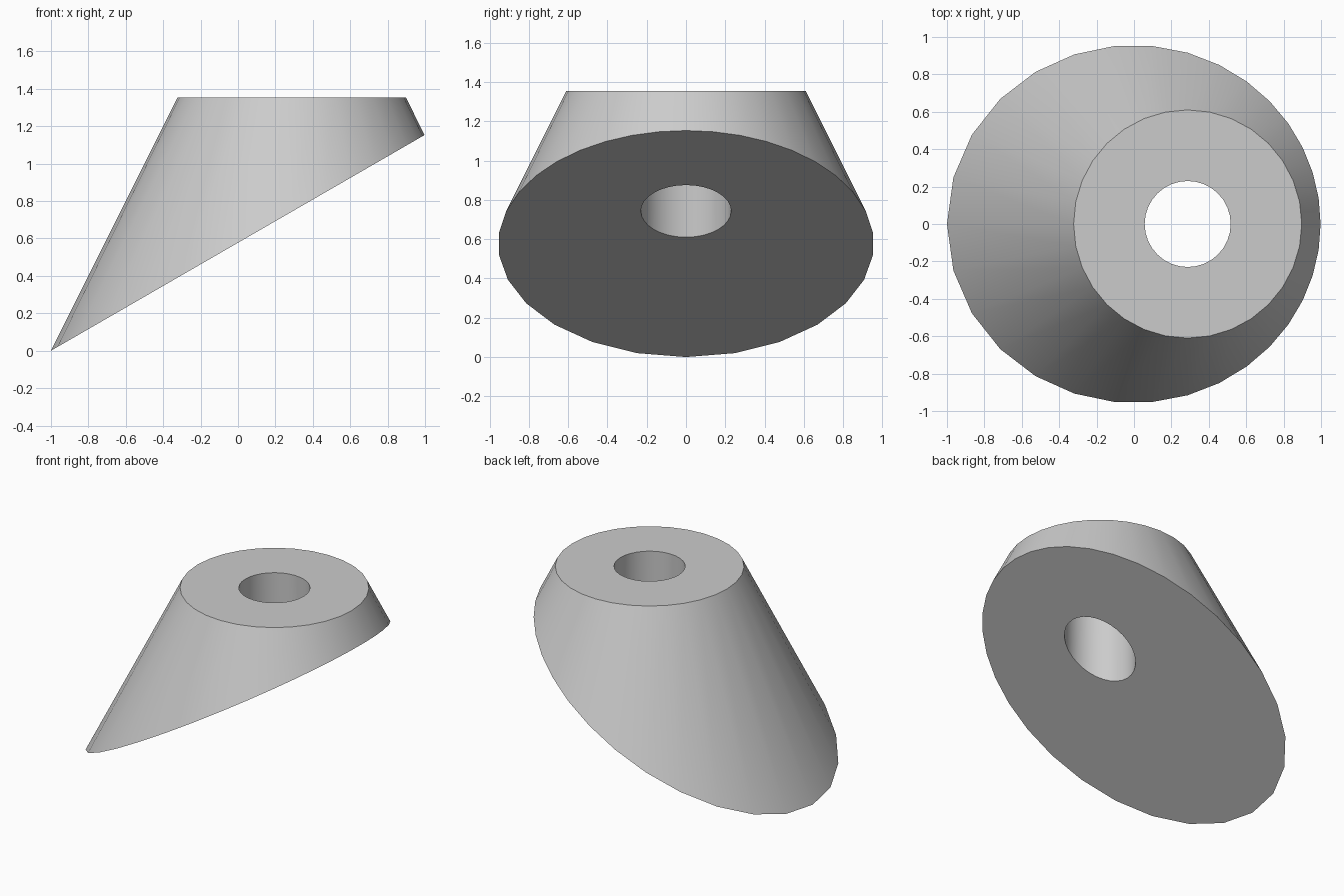
import bpy, bmesh, math

cube = bpy.data.objects.get("Cube")
if cube:
    bpy.data.objects.remove(cube, do_unlink=True)

SIDES = 32
AXIS_X = 0.287                   # vertical axis of cone and bore
TOP_Z, TOP_R, BORE_R = 1.355, 0.61, 0.23
BASE_R = AXIS_X + 1              # cone radius at ground level
TAPER = (BASE_R - TOP_R) / TOP_Z
SLOPE = math.tan(math.radians(30))   # slanted underside


def ring(bm, radius, height=None):
    """Ring of vertices; without a height it lies on the slanted underside."""
    verts = []
    for i in range(SIDES):
        a = 2 * math.pi * i / SIDES
        r = radius(math.cos(a))
        x = AXIS_X + r * math.cos(a)
        z = SLOPE * (x + 1) if height is None else height
        verts.append(bm.verts.new((x, r * math.sin(a), z)))
    return verts


def cut_radius(c):
    """Radius at which the cone wall meets the slanted plane."""
    k = TAPER * SLOPE
    return BASE_R * (1 - k) / (1 + k * c)


# Truncated cone with slanted base and vertical bore
bm = bmesh.new()
rings = [
    ring(bm, cut_radius),
    ring(bm, lambda c: TOP_R, TOP_Z),
    ring(bm, lambda c: BORE_R, TOP_Z),
    ring(bm, lambda c: BORE_R),
]
for n, lower in enumerate(rings):
    upper = rings[(n + 1) % len(rings)]
    for i in range(SIDES):
        j = (i + 1) % SIDES
        face = bm.faces.new((lower[i], lower[j], upper[j], upper[i]))
        face.smooth = n in (0, 2)
bmesh.ops.recalc_face_normals(bm, faces=bm.faces)

mesh = bpy.data.meshes.new("slanted_cone")
bm.to_mesh(mesh)
bm.free()
body = bpy.data.objects.new("slanted_cone", mesh)
bpy.context.collection.objects.link(body)

# Plain grey
grey = bpy.data.materials.new("light_grey")
grey.use_nodes = True
colour = (0.6, 0.6, 0.6, 1)
grey.diffuse_color = colour
grey.node_tree.nodes["Principled BSDF"].inputs["Base Color"].default_value = colour
mesh.materials.append(grey)

# Smooth walls, sharp rims
bpy.ops.object.select_all(action="DESELECT")
body.select_set(True)
bpy.context.view_layer.objects.active = body
bpy.ops.object.shade_smooth_by_angle(angle=math.radians(30))
